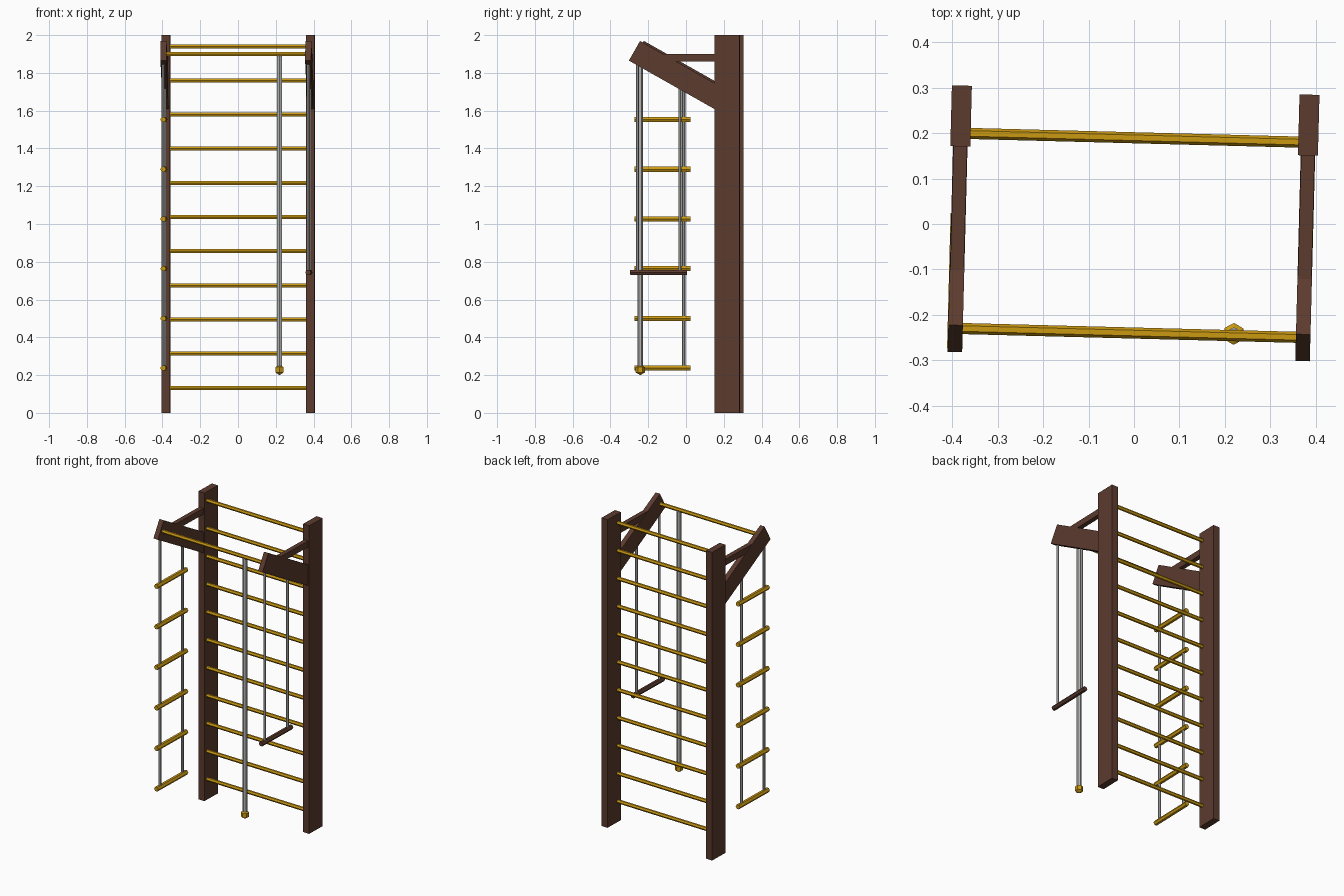
import bpy, bmesh, math
from mathutils import Matrix, Vector

if "Cube" in bpy.data.objects:
    bpy.data.objects.remove(bpy.data.objects["Cube"])

# whole frame is turned slightly about z
PLACE = Matrix.Translation((-0.004, 0, 0)) @ Matrix.Rotation(math.radians(-1.5), 4, 'Z')


def material(name, rgb):
    m = bpy.data.materials.new(name)
    m.diffuse_color = (*rgb, 1)
    m.use_nodes = True
    m.node_tree.nodes["Principled BSDF"].inputs["Base Color"].default_value = m.diffuse_color
    return m


BROWN = material("dark_brown_wood", (0.107, 0.043, 0.027))
GOLD = material("golden_wood", (0.60, 0.32, 0.006))
GREY = material("grey_rope", (0.46, 0.46, 0.45))


def finish(name, bm, mat):
    bmesh.ops.recalc_face_normals(bm, faces=bm.faces[:])
    bm.transform(PLACE)
    me = bpy.data.meshes.new(name)
    bm.to_mesh(me)
    bm.free()
    me.materials.append(mat)
    ob = bpy.data.objects.new(name, me)
    bpy.context.collection.objects.link(ob)
    return ob


def plank(name, profile, x, width, mat):
    """Extrude a (y, z) profile along x."""
    bm = bmesh.new()
    face = bm.faces.new([bm.verts.new((x - width / 2, y, z)) for y, z in profile])
    ext = bmesh.ops.extrude_face_region(bm, geom=[face])
    verts = [g for g in ext["geom"] if isinstance(g, bmesh.types.BMVert)]
    bmesh.ops.translate(bm, verts=verts, vec=(width, 0, 0))
    return finish(name, bm, mat)


def rod(name, centre, length, radius, axis, mat):
    """Six-sided rod along x, y or z."""
    turn = Matrix.Identity(4)
    if axis != 'z':
        turn = Matrix.Rotation(math.pi / 2, 4, 'Y')
    if axis == 'y':
        turn = Matrix.Rotation(math.pi / 2, 4, 'Z') @ turn
    bm = bmesh.new()
    bmesh.ops.create_cone(bm, cap_ends=True, segments=6, radius1=radius, radius2=radius,
                          depth=length, matrix=Matrix.Translation(Vector(centre)) @ turn)
    return finish(name, bm, mat)


def rope(name, x, y, z0, z1, radius):
    return rod(name, (x, y, (z0 + z1) / 2), z1 - z0, radius, 'z', GREY)


X = 0.383                 # side frame centre
POST_Y0, POST_Y1 = 0.161, 0.295
SLOPE = -0.566
TIP_LOW, TIP_HIGH = (-0.292, 1.865), (-0.233, 1.969)


def low(y):
    return TIP_LOW[1] + SLOPE * (y - TIP_LOW[0])


def high(y):
    return TIP_HIGH[1] + SLOPE * (y - TIP_HIGH[0])


def y_on_top(z):
    return TIP_HIGH[0] + (z - TIP_HIGH[1]) / SLOPE


# side frames: post, sloping arm, level brace
for side, s in (("left", -1), ("right", 1)):
    plank(side + "_post", [(POST_Y0, 0), (POST_Y1, 0), (POST_Y1, 2), (POST_Y0, 2)],
          s * X, 0.044, BROWN)
    plank(side + "_arm", [TIP_LOW, (POST_Y0, low(POST_Y0)), (POST_Y0, high(POST_Y0)), TIP_HIGH],
          s * X, 0.032, BROWN)
    plank(side + "_brace", [(y_on_top(1.86), 1.86), (POST_Y0, 1.86), (POST_Y0, 1.90),
                            (y_on_top(1.90), 1.90)], s * X, 0.03, BROWN)

# wall bars and front bar
for i in range(11):
    rod(f"wall_bar_{i + 1}", (0, 0.19, 0.133 + i * 0.1808), 2 * X - 0.04, 0.0122, 'x', GOLD)
rod("front_bar", (0, -0.24, 1.90), 2 * X - 0.03, 0.0122, 'x', GOLD)

# rope ladder on the left arm, trapeze on the right arm
MID_Y = -0.135
for i in range(6):
    rod(f"ladder_rung_{i + 1}", (-X - 0.002, MID_Y, 0.237 + i * 0.2632), 0.297, 0.0155, 'y', GOLD)
rod("trapeze_bar", (X, MID_Y, 0.744), 0.30, 0.0155, 'y', BROWN)
for place, y in (("front", MID_Y - 0.112), ("rear", MID_Y + 0.113)):
    rope("ladder_rope_" + place, -X - 0.002, y, 0.237, low(y) + 0.02, 0.0085)
    rope("trapeze_rope_" + place, X, y, 0.744, low(y) + 0.02, 0.0085)

# climbing rope with knob
rope("climbing_rope", 0.23, -0.236, 0.23, 1.895, 0.0145)
bm = bmesh.new()
bmesh.ops.create_uvsphere(bm, u_segments=6, v_segments=3, radius=0.028,
                          matrix=Matrix.Translation((0.23, -0.236, 0.228)))
finish("rope_knob", bm, GOLD)
